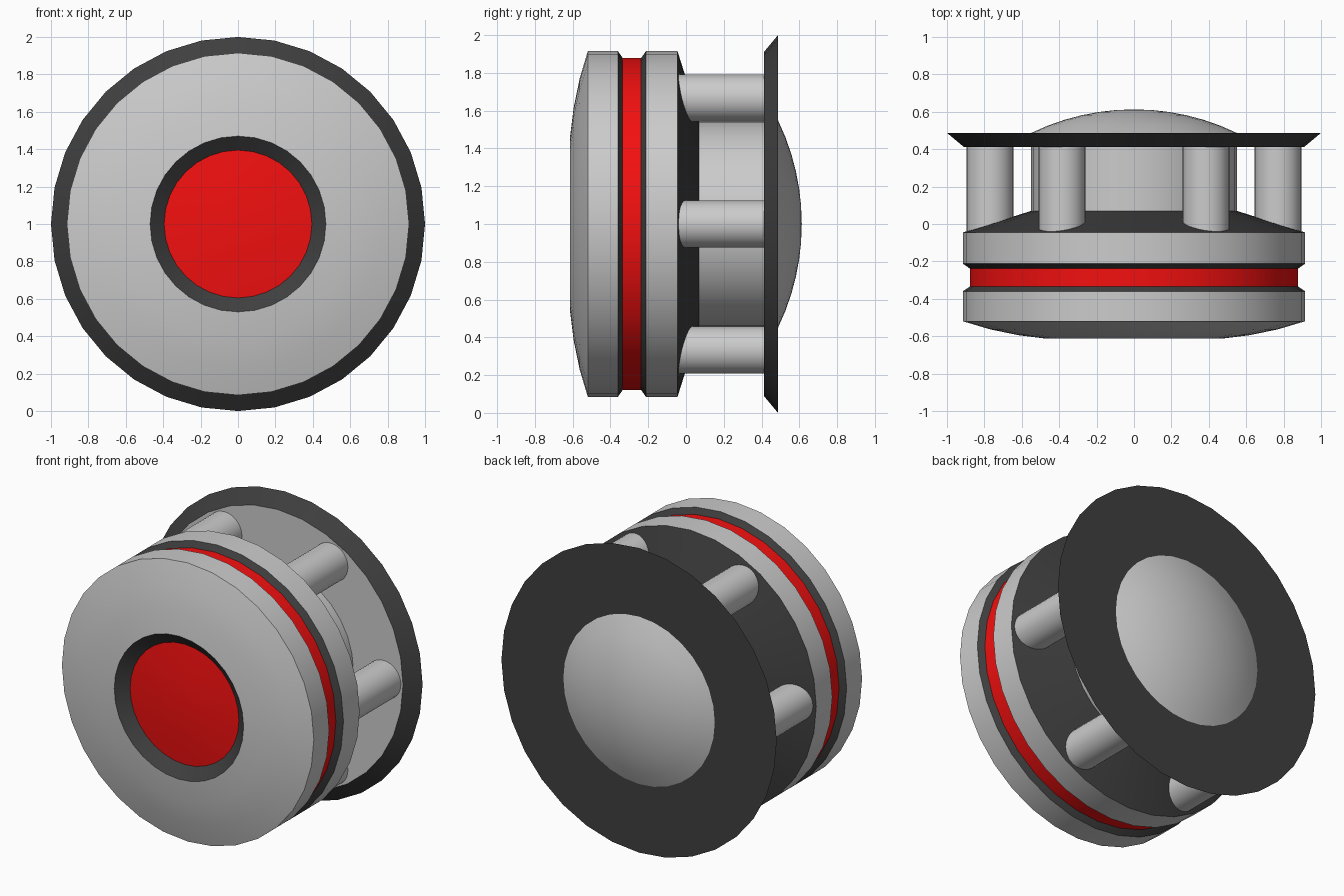
import bpy, bmesh
from math import sin, cos, pi, radians, sqrt

if "Cube" in bpy.data.objects:
    bpy.data.objects.remove(bpy.data.objects["Cube"])

SIDES = 32
CZ = 1.0  # height of the turning axis


def material(name, color):
    m = bpy.data.materials.new(name)
    m.diffuse_color = color
    m.use_nodes = True
    m.node_tree.nodes["Principled BSDF"].inputs["Base Color"].default_value = m.diffuse_color
    return m


RED = material("red", (0.9, 0.005, 0.005, 1))
DARK = material("dark", (0.05, 0.05, 0.05, 1))


def finish(obj, mat):
    if mat:
        obj.data.materials.append(mat)
    bpy.ops.object.select_all(action='DESELECT')
    obj.select_set(True)
    bpy.context.view_layer.objects.active = obj
    bpy.ops.object.shade_smooth_by_angle(angle=radians(30))


def lathe(name, profile, mat=None):
    """Turn (y, radius) points around the horizontal y axis."""
    bm = bmesh.new()
    rings = [[bm.verts.new((r * sin(2 * pi * k / SIDES), y, CZ + r * cos(2 * pi * k / SIDES)))
              for k in range(SIDES)] for y, r in profile]
    for a, b in zip(rings, rings[1:]):
        for k in range(SIDES):
            n = (k + 1) % SIDES
            bm.faces.new((a[k], a[n], b[n], b[k]))
    bmesh.ops.remove_doubles(bm, verts=bm.verts, dist=1e-5)
    mesh = bpy.data.meshes.new(name)
    bm.to_mesh(mesh)
    bm.free()
    obj = bpy.data.objects.new(name, mesh)
    bpy.context.collection.objects.link(obj)
    finish(obj, mat)


# Recessed red button in the front face
lathe("front_button", [(-0.58, 0), (-0.574, 0.2), (-0.555, 0.395)], RED)
lathe("button_recess", [(-0.555, 0.395), (-0.613, 0.47)], DARK)

# Drum: domed front half, red groove band, rear half
lathe("front_drum", [(-0.613, 0.47), (-0.594, 0.62), (-0.563, 0.77),
                     (-0.52, 0.915), (-0.36, 0.915)])
lathe("groove_front_wall", [(-0.36, 0.915), (-0.335, 0.878)], DARK)
lathe("groove_band", [(-0.335, 0.878), (-0.238, 0.878)], RED)
lathe("groove_rear_wall", [(-0.238, 0.878), (-0.212, 0.915)], DARK)
lathe("rear_drum", [(-0.212, 0.915), (-0.045, 0.915)])
lathe("rear_cone", [(-0.045, 0.915), (0.07, 0.55)], DARK)

# Central hub and flared rear plate
lathe("hub", [(0.07, 0.55), (0.412, 0.55)])
lathe("plate_front", [(0.412, 0.55), (0.412, 0.91)])
lathe("plate_rim", [(0.412, 0.91), (0.487, 1.0), (0.487, 0.55)], DARK)

# Shallow spherical cap on the back
R = (0.55 ** 2 + 0.126 ** 2) / (2 * 0.126)
lathe("rear_dome", [(0.613 - R + sqrt(R * R - r * r), r)
                    for r in (0.55, 0.46, 0.37, 0.28, 0.19, 0.1, 0)])

# Six pillars joining the cone to the plate
for i in range(6):
    a = i * pi / 3
    bpy.ops.mesh.primitive_cylinder_add(
        vertices=32, radius=0.125, depth=0.457,
        location=(0.77 * cos(a), 0.1835, CZ + 0.77 * sin(a)), rotation=(pi / 2, 0, 0))
    pillar = bpy.context.object
    pillar.name = f"pillar_{i + 1}"
    finish(pillar, None)
